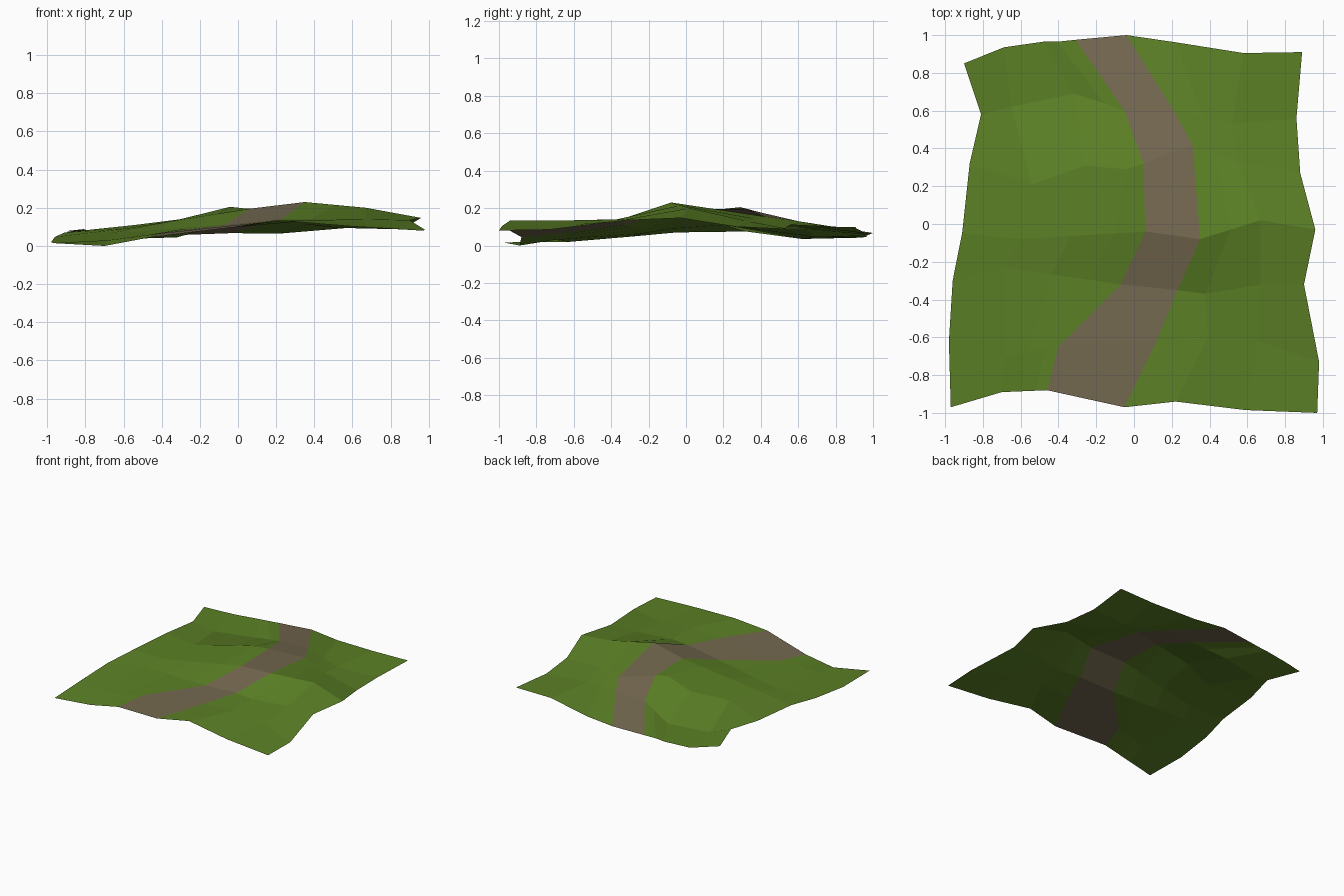
import bpy, bmesh
from mathutils import Vector

if "Cube" in bpy.data.objects:
    bpy.data.objects.remove(bpy.data.objects["Cube"])


def material(name, rgb):
    m = bpy.data.materials.new(name)
    m.diffuse_color = (*rgb, 1)
    m.use_nodes = True
    m.node_tree.nodes["Principled BSDF"].inputs["Base Color"].default_value = m.diffuse_color
    return m


def line(*pts):
    return [Vector(p) for p in pts]


def between(a, b, t, fixed):
    """Blend two lines, moving single points where the ground has a feature."""
    out = [p.lerp(q, t) for p, q in zip(a, b)]
    for row, p in fixed.items():
        out[row] = Vector(p)
    return out


def loft(name, lines, mat):
    """Flat-faced sheet through neighbouring ground lines (west to east)."""
    bm = bmesh.new()
    cols = [[bm.verts.new(p) for p in ln] for ln in lines]
    for a, b in zip(cols, cols[1:]):
        for i in range(len(a) - 1):
            bm.faces.new((a[i], b[i], b[i + 1], a[i + 1]))
    me = bpy.data.meshes.new(name)
    bm.to_mesh(me)
    bm.free()
    me.materials.append(mat)
    ob = bpy.data.objects.new(name, me)
    bpy.context.collection.objects.link(ob)


grass = material("grass green", (0.107, 0.220, 0.019))
dirt = material("dirt brown", (0.176, 0.141, 0.080))

# Ground lines, each running front to back
left_edge = line((-.97, -.97, .015), (-.98, -.62, .02), (-.96, -.30, .047), (-.91, -.05, .07),
                 (-.87, .32, .075), (-.81, .58, .088), (-.90, .85, .078))
left_slope = line((-.70, -.89, 0), (-.68, -.70, .03), (-.68, -.23, .065), (-.60, -.08, .09),
                  (-.54, .21, .11), (-.65, .62, .035), (-.69, .935, .042))
path_left = line((-.46, -.88, .045), (-.40, -.65, .067), (-.07, -.32, .11), (.06, -.04, .195),
                 (.05, .32, .195), (-.05, .60, .125), (-.31, .975, .057))
path_right = line((-.05, -.97, .095), (.12, -.62, .123), (.23, -.35, .14), (.35, -.08, .23),
                  (.31, .42, .155), (.21, .60, .13), (-.04, 1.0, .067))
right_slope = line((.59, -.985, .103), (.66, -.62, .11), (.67, -.32, .14), (.67, .02, .20),
                   (.55, .33, .13), (.52, .53, .095), (.58, .905, .095))
right_edge = line((.97, -1.0, .08), (.98, -.73, .085), (.90, -.32, .135), (.96, -.03, .147),
                  (.88, .27, .10), (.86, .56, .087), (.89, .91, .099))

# In-between lines carrying the small ridge, the hollow behind it and the bank
ridge_outer = between(left_slope, path_left, .4,
                      {4: (-.26, .31, .145), 5: (-.32, .69, .045), 6: (-.48, .965, .047)})
ridge_inner = between(left_slope, path_left, .75, {4: (-.04, .29, .205), 5: (-.16, .64, .09)})
bank = between(path_right, right_slope, .5,
               {0: (.22, -.94, .134), 1: (.39, -.60, .135), 2: (.38, -.37, .14), 6: (.22, .962, .065)})

# Lawns either side of the winding path
loft("left_lawn", [left_edge, left_slope, ridge_outer, ridge_inner, path_left], grass)
loft("path", [path_left, path_right], dirt)
loft("right_lawn", [path_right, bank, right_slope, right_edge], grass)
